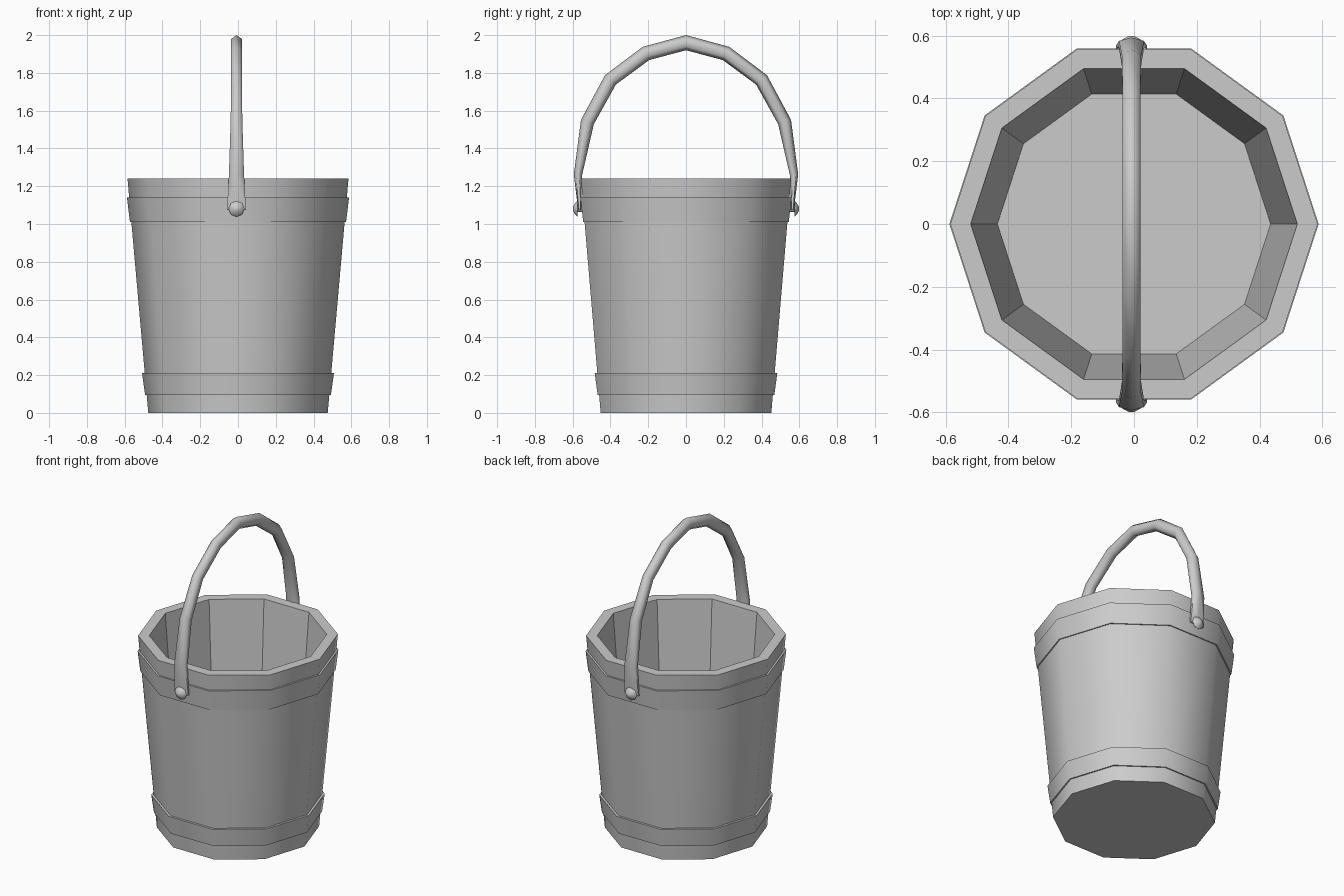
import bpy, bmesh, math
from mathutils import Vector

default = bpy.data.objects.get("Cube")
if default:
    bpy.data.objects.remove(default, do_unlink=True)

SIDES = 10
HANDLE_X = -0.008

grey = bpy.data.materials.new("plain grey")
grey.use_nodes = True
grey.diffuse_color = (0.6, 0.6, 0.6, 1)
grey.node_tree.nodes["Principled BSDF"].inputs["Base Color"].default_value = (0.6, 0.6, 0.6, 1)


def skin(name, rings, closed=False, flat_rule=None, sharp_angle=40):
    """Join rings of points into one surface, capped at the ends unless it loops."""
    bm = bmesh.new()
    loops = [[bm.verts.new(p) for p in ring] for ring in rings]
    pairs = list(zip(loops, loops[1:]))
    if closed:
        pairs.append((loops[-1], loops[0]))
    else:
        bm.faces.new(loops[0])
        bm.faces.new(loops[-1])
    for a, b in pairs:
        n = len(a)
        for i in range(n):
            j = (i + 1) % n
            bm.faces.new((a[i], a[j], b[j], b[i]))
    bmesh.ops.recalc_face_normals(bm, faces=bm.faces)
    for f in bm.faces:
        f.smooth = not (flat_rule and flat_rule(f))
    for e in bm.edges:
        e.smooth = e.calc_face_angle(0) < math.radians(sharp_angle)
    mesh = bpy.data.meshes.new(name)
    bm.to_mesh(mesh)
    bm.free()
    mesh.materials.append(grey)
    obj = bpy.data.objects.new(name, mesh)
    bpy.context.collection.objects.link(obj)
    return obj


def ring(r, z, sides=SIDES):
    return [(r * math.cos(math.tau * i / sides), r * math.sin(math.tau * i / sides), z)
            for i in range(sides)]


def faces_inward(f):
    c = f.calc_center_median()
    return f.normal.x * c.x + f.normal.y * c.y < -0.05


# Tapered bucket with a thick wall, faceted on the inside
skin("bucket_body", [ring(r, z) for r, z in
                     [(0.475, 0), (0.585, 1.24), (0.52, 1.24), (0.435, 0.18)]],
     flat_rule=faces_inward)

# Hoops around the bucket
for name, z0, r0, z1, r1 in [("lower_hoop", 0.095, 0.492, 0.21, 0.508),
                             ("upper_hoop", 1.01, 0.572, 1.14, 0.588)]:
    skin(name, [ring(r0, z0), ring(r1, z1), ring(r1 - 0.04, z1), ring(r0 - 0.04, z0)],
         closed=True)

# Arched handle: y, z, half thickness, half width from one end to the top
half = [(0.563, 1.075, 0.008, 0.05), (0.572, 1.26, 0.022, 0.04),
        (0.522, 1.54, 0.036, 0.031), (0.40, 1.763, 0.038, 0.028),
        (0.212, 1.903, 0.039, 0.028), (0, 1.96, 0.04, 0.028)]
path = half + [(-y, z, t, w) for y, z, t, w in half[-2::-1]]
sections = []
for i, (y, z, t, w) in enumerate(path):
    before, after = path[max(i - 1, 0)], path[min(i + 1, len(path) - 1)]
    along = Vector((0, after[0] - before[0], after[1] - before[1])).normalized()
    out = Vector((0, along.z, -along.y))
    section = []
    for k in range(6):
        a = math.tau * k / 6
        side = Vector((w * math.sin(a) / math.sin(math.pi / 3), 0, 0))
        section.append(Vector((HANDLE_X, y, z)) + out * t * math.cos(a) + side)
    sections.append(section)
skin("handle", sections, sharp_angle=75)

# Rivets: a thin pin and a low domed head on each side
for name, s in [("front_rivet", -1), ("back_rivet", 1)]:
    rings = [[(HANDLE_X + x, s * y, 1.08 + z) for x, z, _ in ring(r, 0, 8)]
             for r, y in [(0.016, 0.53), (0.016, 0.574), (0.042, 0.574),
                          (0.03, 0.587), (0.008, 0.599)]]
    skin(name, rings, sharp_angle=50)
